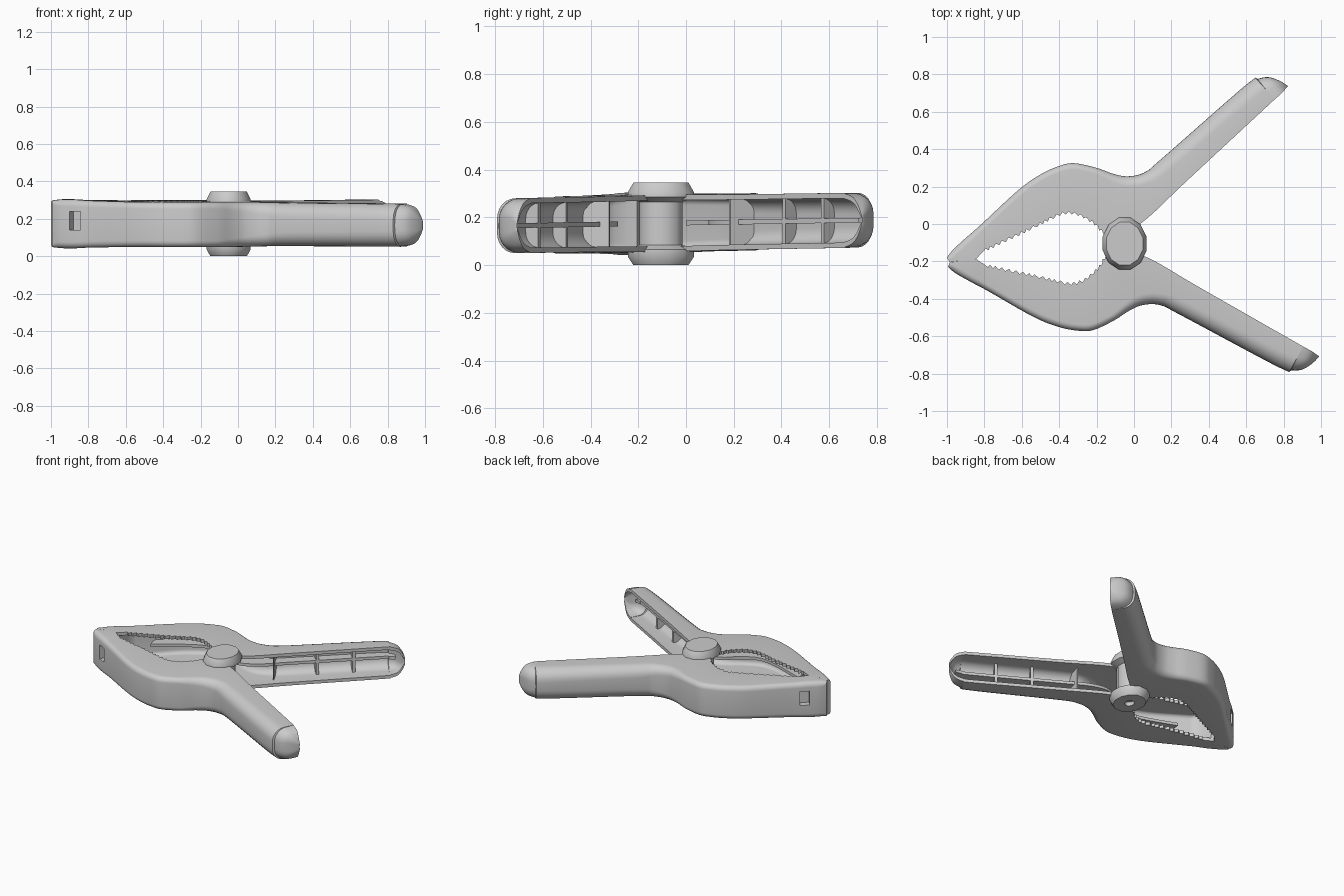
import bpy, bmesh, math
from mathutils import Vector, Matrix

if "Cube" in bpy.data.objects:
    bpy.data.objects.remove(bpy.data.objects["Cube"])

grey = bpy.data.materials.new("plain grey")
grey.use_nodes = True
grey.diffuse_color = (0.6, 0.6, 0.6, 1)
grey.node_tree.nodes["Principled BSDF"].inputs["Base Color"].default_value = (0.6, 0.6, 0.6, 1)

WALL = 0.022
# Stations along one arm, jaw tip to handle end: outer x, y, inner x, y, half height
STATIONS = [
    (-1.0, -.18, -.985, -.203, .125), (-.97, -.14, -.93, -.197, .13),
    (-.9, -.075, -.85, -.189, .13), (-.82, -.005, -.79, -.14, .125),
    (-.62, .18, -.56, -.03, .12), (-.5, .265, -.45, .025, .12),
    (-.4, .31, -.38, .055, .12), (-.32, .325, -.3, .05, .12),
    (-.2, .3, -.21, 0, .12), (-.11, .268, -.16, -.05, .12),
    (-.03, .255, -.07, -.06, .12), (.06, .278, .07, .03, .118),
    (.16, .36, .28, .228, .116), (.6, .745, .71, .627, .115),
    (.66, .775, .75, .664, .112), (.72, .785, .79, .7, .095),
    (.78, .765, .81, .722, .06), (.82, .74, .823, .735, .02)]

# The two arms mirror each other across the line from jaw tip to handles
AXIS_POINT = Vector((0, -.09))
AXIS_DIR = Vector((math.cos(.1148), math.sin(.1148)))


def flip(p):
    v = p - AXIS_POINT
    return AXIS_POINT + 2 * v.dot(AXIS_DIR) * AXIS_DIR - v


def sample(s):
    """Smoothly interpolated station at index s."""
    n = len(STATIONS)
    i = min(int(s), n - 2)
    t = s - i
    a, b, c, d = [STATIONS[min(max(k, 0), n - 1)] for k in range(i - 1, i + 3)]
    return [.5 * (2 * q + (r - p) * t + (2 * p - 5 * q + 4 * r - w) * t * t
                  + (3 * q - p - 3 * r + w) * t ** 3)
            for p, q, r, w in zip(a, b, c, d)]


def place(s, u, z, mirrored):
    """Point at depth u from the inner rim and height z from the mid plane."""
    ox, oy, ix, iy, _ = sample(s)
    outer, inner = Vector((ox, oy)), Vector((ix, iy))
    p = inner + (outer - inner).normalized() * u
    if mirrored:
        p = flip(p)
    return Vector((p.x, p.y, .1765 + .016 * p.y + z))


def finish(obj):
    obj.data.materials.append(grey)
    bpy.ops.object.select_all(action="DESELECT")
    obj.select_set(True)
    bpy.context.view_layer.objects.active = obj
    bpy.ops.object.shade_smooth_by_angle(angle=math.radians(35))
    return obj


def loft(name, rings, capped=True):
    """Skin a row of closed rings."""
    bm = bmesh.new()
    rows = [[bm.verts.new(p) for p in ring] for ring in rings]
    for a, b in zip(rows, rows[1:]):
        for k in range(len(a)):
            j = (k + 1) % len(a)
            bm.faces.new((a[k], a[j], b[j], b[k]))
    if capped:
        bm.faces.new(rows[0])
        bm.faces.new(rows[-1])
    bmesh.ops.recalc_face_normals(bm, faces=bm.faces)
    mesh = bpy.data.meshes.new(name)
    bm.to_mesh(mesh)
    bm.free()
    obj = bpy.data.objects.new(name, mesh)
    bpy.context.collection.objects.link(obj)
    return obj


def depth(s):
    ox, oy, ix, iy, _ = sample(s)
    return math.hypot(ox - ix, oy - iy)


def half_shell(length, h, r):
    """Rounded outline from the top rim round the back to the bottom rim."""
    arc = [(length - r + r * math.sin(a), h - r + r * math.cos(a))
           for a in (math.pi / 2 * k / 6 for k in range(7))]
    return arc + [(u, -z) for u, z in reversed(arc)]


def channel(s, tooth, mirrored):
    """U-shaped cross-section of the arm."""
    h, length = sample(s)[4], depth(s)
    grow = min(max((s - 8) / 5, 0), 1)
    r = min(.035 + .05 * grow, .85 * h, .6 * length)
    hollow = min(max((s - 2.4) / .5, .08), 1)
    in_len = max(length - WALL, .4 * length) * hollow
    in_h = max(h - WALL, .5 * h)
    outside = half_shell(length, h, r)
    inside = half_shell(in_len, in_h, min(r * .8, .5 * in_len, .8 * in_h))
    ring = [(tooth, h)] + outside + [(tooth, -h), (tooth, -in_h)]
    ring += inside[::-1] + [(tooth, in_h)]
    return [place(s, u, z, mirrored) for u, z in ring]


def steps():
    """Station positions, finely and evenly spaced along the inner rim."""
    out = []
    for i, (a, b) in enumerate(zip(STATIONS, STATIONS[1:])):
        n = max(3, round(math.dist(a[2:4], b[2:4]) / .017))
        out += [i + k / n for k in range(n)]
    return out + [len(STATIONS) - 1]


def build_arm(side, mirrored):
    # Hollow arm with a toothed jaw rim
    rings = []
    for k, s in enumerate(steps()):
        tooth = (.009 if k % 2 else -.007) if 3 <= s <= 9 else 0
        rings.append(channel(s, tooth, mirrored))
    arm = finish(loft(side + "_arm", rings))

    # Slot through the back of the jaw tip
    a, b = place(1.7, depth(1.7), 0, mirrored), place(2.4, depth(2.4), 0, mirrored)
    angle = math.atan2(b.y - a.y, b.x - a.x)
    bm = bmesh.new()
    bmesh.ops.create_cube(bm, size=1, matrix=Matrix.Translation((a + b) / 2 + Vector((0, 0, .018)))
                          @ Matrix.Rotation(angle, 4, "Z") @ Matrix.Diagonal((.065, .09, .1, 1)))
    mesh = bpy.data.meshes.new(side + "_slot_cutter")
    bm.to_mesh(mesh)
    bm.free()
    cutter = bpy.data.objects.new(side + "_slot_cutter", mesh)
    bpy.context.collection.objects.link(cutter)
    cutter.hide_render = True
    cutter.hide_set(True)
    cut = arm.modifiers.new("slot", "BOOLEAN")
    cut.operation = "DIFFERENCE"
    cut.solver = "EXACT"
    cut.object = cutter

    # Lengthwise rib inside the channel
    rings = []
    for s in [3.5 + k * .25 for k in range(46)]:
        length = depth(s)
        corners = [(.5, .01), (.95, .01), (.95, -.01), (.5, -.01)]
        rings.append([place(s, u * length, z, mirrored) for u, z in corners])
    finish(loft(side + "_long_rib", rings))

    # Cross ribs inside the handle
    for n, s in enumerate((11.6, 12.3, 12.65), 1):
        rings = []
        for q in (s, s + .03):
            length, h = depth(q), sample(q)[4] - WALL / 2
            low = length * (.3 if n == 1 else .5)
            back = length - WALL / 2
            edge = [(low, h), (back - .06, h), (back, h - .06)]
            ring = edge + [(u, -z) for u, z in reversed(edge)]
            rings.append([place(q, u, z, mirrored) for u, z in ring])
        finish(loft(f"{side}_cross_rib_{n}", rings))


build_arm("back", False)
build_arm("front", True)

# Pivot: a spring barrel between two faceted caps, with a dimple underneath
profile = [(.03, .025), (.035, 0), (.115, 0), (.138, .035), (.138, .065), (.09, .085),
           (.09, .265), (.138, .285), (.138, .305), (.115, .345)]
rings = [[(-.05 + .88 * r * math.cos(a), -.105 + 1.04 * r * math.sin(a), z)
          for a in (math.tau * (k + .5) / 12 for k in range(12))] for r, z in profile]
finish(loft("pivot", rings))
